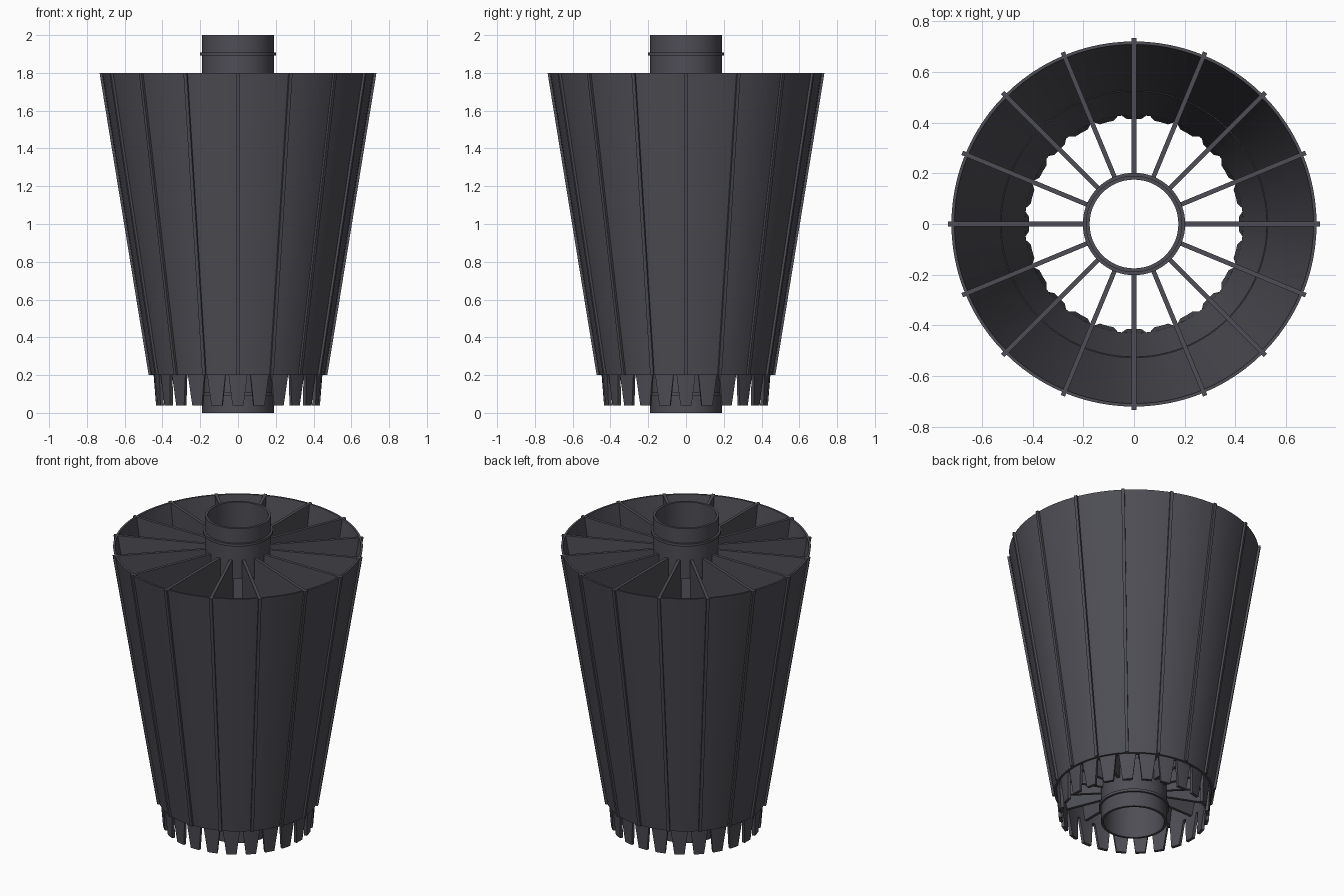
import bpy, bmesh
from math import sin, cos, pi, radians

if "Cube" in bpy.data.objects:
    bpy.data.objects.remove(bpy.data.objects["Cube"])

mat = bpy.data.materials.new("dark_metal")
mat.diffuse_color = (0.075, 0.075, 0.09, 1)
mat.use_nodes = True
mat.node_tree.nodes["Principled BSDF"].inputs["Base Color"].default_value = mat.diffuse_color


def finish(name, bm, smooth=True):
    bmesh.ops.recalc_face_normals(bm, faces=bm.faces)
    me = bpy.data.meshes.new(name)
    bm.to_mesh(me)
    bm.free()
    ob = bpy.data.objects.new(name, me)
    bpy.context.collection.objects.link(ob)
    me.materials.append(mat)
    if smooth:
        bpy.ops.object.select_all(action='DESELECT')
        ob.select_set(True)
        bpy.context.view_layer.objects.active = ob
        bpy.ops.object.shade_smooth_by_angle(angle=radians(30))
    return ob


def polar(r, a, z):
    return (r * cos(a), r * sin(a), z)


def lathe(name, profile, n=96):
    """Revolve a closed (r, z) profile around z."""
    bm = bmesh.new()
    rings = [[bm.verts.new(polar(r, 2 * pi * i / n, z)) for i in range(n)] for r, z in profile]
    for k, a in enumerate(rings):
        b = rings[(k + 1) % len(rings)]
        for i in range(n):
            j = (i + 1) % n
            bm.faces.new((a[i], a[j], b[j], b[i]))
    return finish(name, bm)


# Outer tapered shell, open at both ends
lathe("outer_shell", [(0.46, 0.2), (0.72, 1.8), (0.708, 1.8), (0.448, 0.2)])

# Inner liner in the lower part of the shell
lathe("inner_liner", [(0.447, 0.2), (0.536, 0.69), (0.524, 0.69), (0.43, 0.2)])

# Tapered teeth hanging below the shell
bm = bmesh.new()
for t in range(24):
    a0 = 2 * pi * t / 24
    cols = []
    for s in (-1, -0.33, 0.33, 1):
        up, lo = a0 + s * 0.112, a0 + s * 0.068
        cols.append([bm.verts.new(p) for p in (polar(0.447, up, 0.2), polar(0.434, lo, 0.04),
                                               polar(0.415, lo, 0.04), polar(0.43, up, 0.2))])
    for c, d in zip(cols, cols[1:]):
        for k in range(4):
            m = (k + 1) % 4
            bm.faces.new((c[k], c[m], d[m], d[k]))
    bm.faces.new(cols[0])
    bm.faces.new(cols[-1])
finish("teeth", bm)

# Sixteen radial fins that poke slightly through the shell
bm = bmesh.new()
h = 0.009
for t in range(16):
    a = 2 * pi * t / 16
    sides = []
    for s in (-h, h):
        sides.append([bm.verts.new((r * cos(a) - s * sin(a), r * sin(a) + s * cos(a), z))
                      for r, z in ((0.185, 0.2), (0.473, 0.2), (0.733, 1.8), (0.185, 1.8))])
    p, q = sides
    bm.faces.new(p)
    bm.faces.new(q)
    for k in range(4):
        m = (k + 1) % 4
        bm.faces.new((p[k], p[m], q[m], q[k]))
finish("fins", bm, smooth=False)

# Hub tubes with a thin collar, top and bottom
for name, z0, z1, zc in (("top_hub", 1.68, 2.0, 1.9), ("bottom_hub", 0.0, 0.32, 0.1)):
    lathe(name, [(0.19, z0), (0.19, z1), (0.175, z1), (0.175, z0)], 64)
    lathe(name + "_collar", [(0.185, zc - 0.008), (0.202, zc - 0.008),
                             (0.202, zc + 0.008), (0.185, zc + 0.008)], 64)
